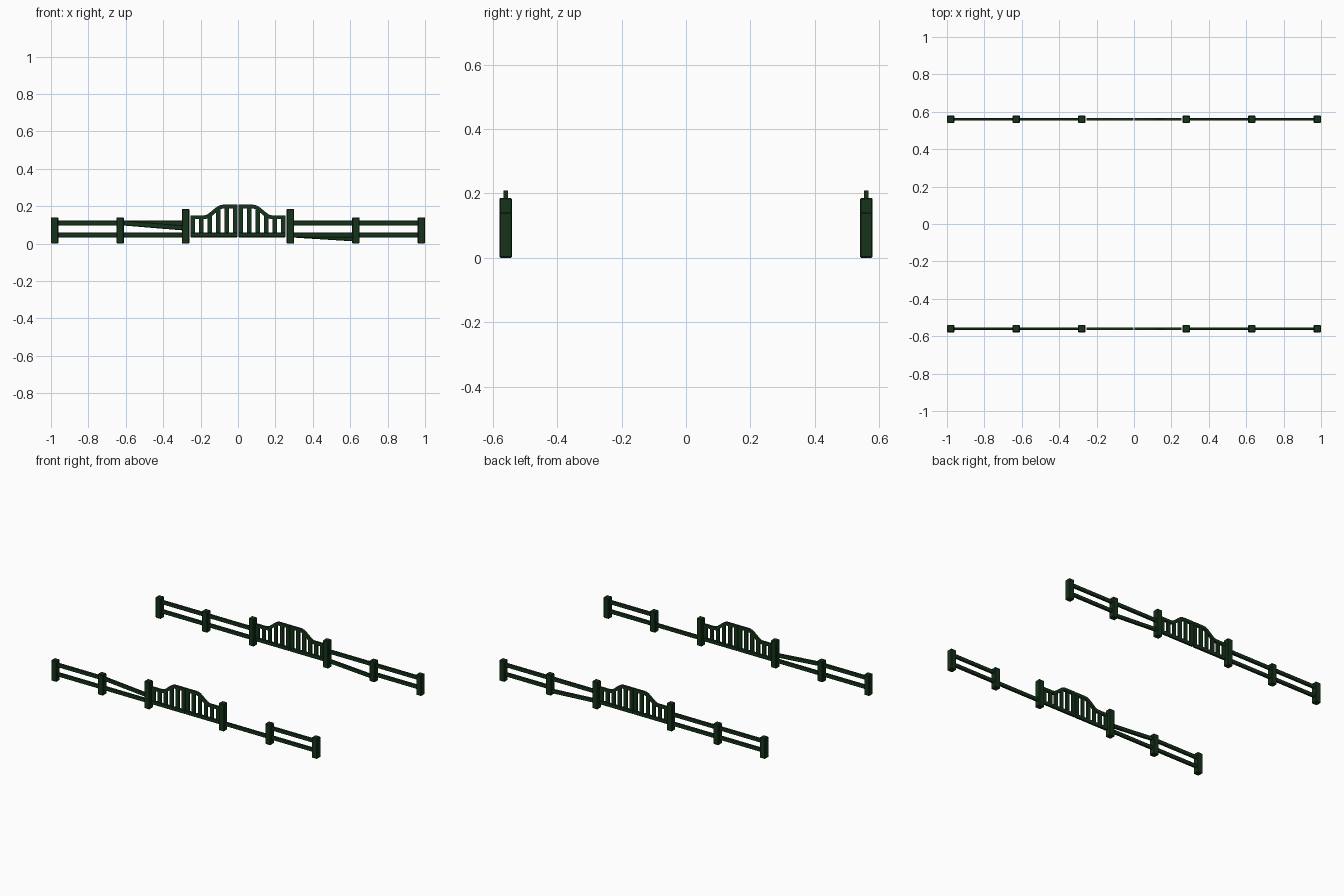
import bpy, bmesh, math

if "Cube" in bpy.data.objects:
    bpy.data.objects.remove(bpy.data.objects["Cube"])

green = bpy.data.materials.new("dark_green")
green.diffuse_color = (0.008, 0.032, 0.010, 1)
green.use_nodes = True
green.node_tree.nodes["Principled BSDF"].inputs["Base Color"].default_value = green.diffuse_color


def finish(name, bm, bevel):
    bmesh.ops.recalc_face_normals(bm, faces=bm.faces)
    me = bpy.data.meshes.new(name)
    bm.to_mesh(me)
    bm.free()
    ob = bpy.data.objects.new(name, me)
    bpy.context.collection.objects.link(ob)
    me.materials.append(green)
    if bevel:
        mod = ob.modifiers.new("bevel", 'BEVEL')
        mod.width = bevel
        mod.segments = 1
    return ob


def box(name, x0, x1, y, depth, z0, z1, bevel=0.003):
    bm = bmesh.new()
    bmesh.ops.create_cube(bm, size=1)
    for v in bm.verts:
        v.co = ((x0 + x1) / 2 + v.co.x * (x1 - x0), y + v.co.y * depth,
                (z0 + z1) / 2 + v.co.z * (z1 - z0))
    return finish(name, bm, bevel)


def ribbon(name, path, y, depth, height, bevel=0.003):
    # rectangular bar swept along an x-z path
    bm = bmesh.new()
    rings = []
    for i, (x, z) in enumerate(path):
        a, b = path[max(i - 1, 0)], path[min(i + 1, len(path) - 1)]
        dx, dz = b[0] - a[0], b[1] - a[1]
        n = math.hypot(dx, dz)
        ox, oz = -dz / n * height / 2, dx / n * height / 2
        rings.append([bm.verts.new((x + s * ox, y + t * depth / 2, z + s * oz))
                      for s, t in ((1, 1), (1, -1), (-1, -1), (-1, 1))])
    for r, s in zip(rings, rings[1:]):
        for k in range(4):
            bm.faces.new((r[k], r[(k + 1) % 4], s[(k + 1) % 4], s[k]))
    bm.faces.new(rings[0])
    bm.faces.new(rings[-1])
    return finish(name, bm, bevel)


def gate_top(x):
    t = min(max((0.18 - abs(x)) / 0.10, 0), 1)
    return 0.141 + 0.057 * t * t * (3 - 2 * t)


UP, LOW = 0.110, 0.047
BAYS = [(-0.98, -0.63), (-0.63, -0.28), (0.28, 0.63), (0.63, 0.98)]
# damaged rails: (side, bay, rail) -> end heights, or None when missing
DAMAGE = {("front", 1, "upper"): (0.112, 0.083),
          ("front", 2, "upper"): None,
          ("back", 2, "lower"): (0.047, 0.025)}

for side, y in (("front", -0.56), ("back", 0.56)):
    # posts
    for x in (-0.98, -0.63, -0.28, 0.28, 0.63, 0.98):
        gatepost = abs(x) < 0.3
        box(side + ("_gate_post" if gatepost else "_fence_post"), x - 0.02, x + 0.02,
            y, 0.04, 0, 0.186 if gatepost else 0.141, 0.004)

    # fence rails
    for i, (a, b) in enumerate(BAYS):
        for rail, z in (("upper", UP), ("lower", LOW)):
            ends = DAMAGE.get((side, i, rail), (z, z))
            if ends:
                ribbon(f"{side}_{rail}_rail", [(a, ends[0]), (b, ends[1])], y, 0.015, 0.027)

    # pair of gate leaves
    for s in (-1, 1):
        xs = [s * (0.002 + 0.252 * k / 20) for k in range(21)]
        path = sorted((x, gate_top(x)) for x in xs)
        ribbon(side + "_gate_top_rail", path, y, 0.015, 0.021, 0)
        box(side + "_gate_bottom_rail", *sorted((s * 0.002, s * 0.254)), y, 0.015, 0.034, 0.060)
        for k in range(6):
            c = s * (0.015 + 0.0455 * k)
            box(side + "_gate_picket", c - 0.0125, c + 0.0125, y, 0.011,
                0.045, gate_top(c), 0)
